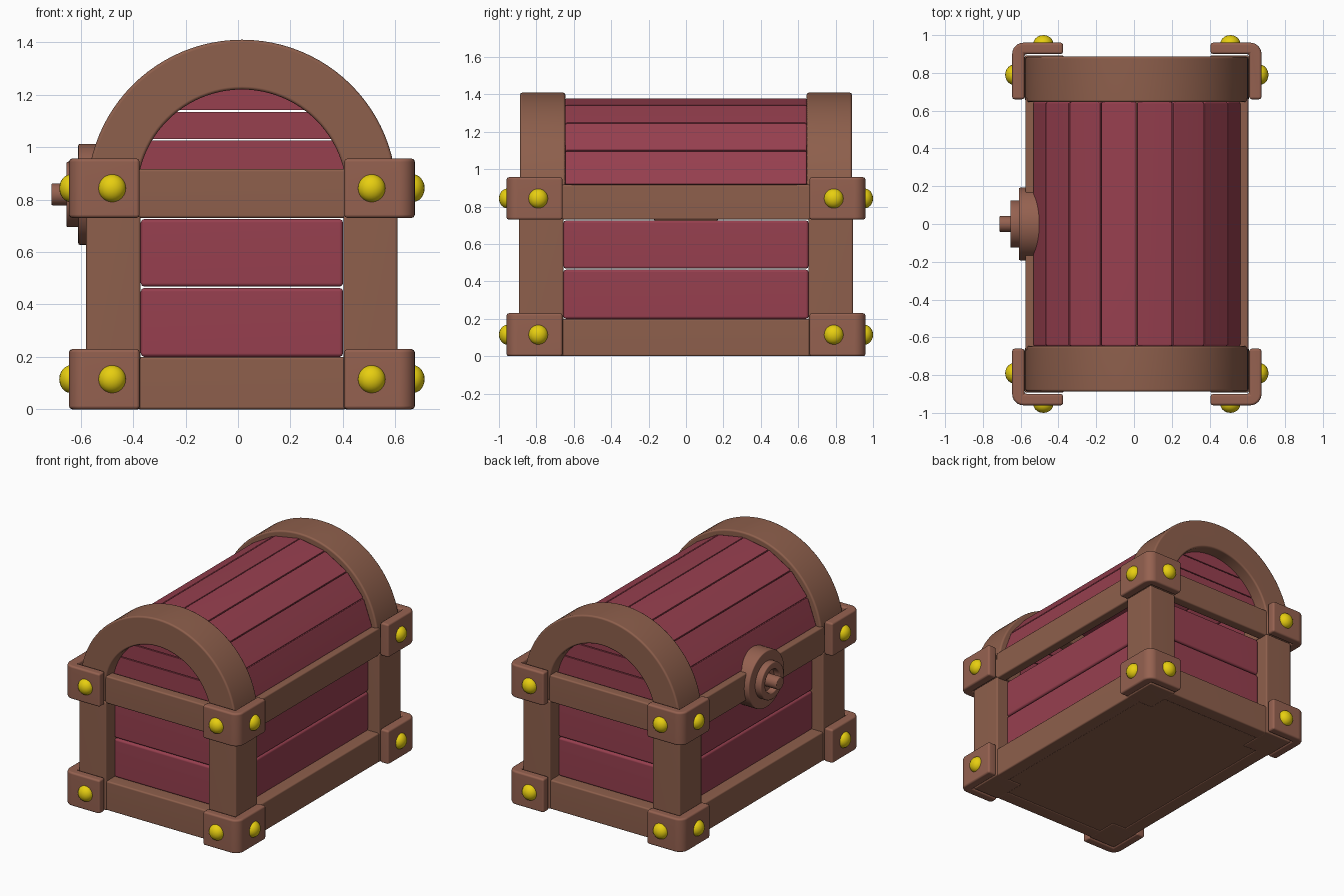
import bpy, bmesh, math
from mathutils import Vector, Matrix

if "Cube" in bpy.data.objects:
    bpy.data.objects.remove(bpy.data.objects["Cube"])

CX = 0.015          # body centre in x (the lock sticks out on -x)
AZ = 0.82           # centre height of the lid arch


def material(name, rgb):
    m = bpy.data.materials.new(name)
    m.diffuse_color = (*rgb, 1)
    m.use_nodes = True
    m.node_tree.nodes["Principled BSDF"].inputs["Base Color"].default_value = m.diffuse_color
    return m


BROWN = material("wood_frame", (0.27, 0.115, 0.072))
TAN = material("bracket_wood", (0.30, 0.12, 0.08))
RED = material("red_planks", (0.31, 0.05, 0.078))
GOLD = material("gold", (0.80, 0.62, 0.005))


def finish(bm, name, mat, bevel=0.0):
    """Bevel the hard edges, shade smooth and link the object."""
    bmesh.ops.recalc_face_normals(bm, faces=bm.faces)
    if bevel:
        hard = [e for e in bm.edges if e.calc_face_angle(0) > math.radians(40)]
        bmesh.ops.bevel(bm, geom=hard, offset=bevel, segments=2, profile=0.5,
                        affect='EDGES', clamp_overlap=True)
    for f in bm.faces:
        f.smooth = True
    me = bpy.data.meshes.new(name)
    bm.to_mesh(me)
    bm.free()
    me.set_sharp_from_angle(angle=math.radians(50))
    me.materials.append(mat)
    ob = bpy.data.objects.new(name, me)
    bpy.context.collection.objects.link(ob)
    if bevel:
        ob.modifiers.new("normals", 'WEIGHTED_NORMAL').keep_sharp = True
    return ob


def box(name, x, y, z, mat, bevel=0.01):
    bm = bmesh.new()
    size = [abs(r[1] - r[0]) for r in (x, y, z)]
    mid = [(r[1] + r[0]) / 2 for r in (x, y, z)]
    bmesh.ops.create_cube(bm, size=1, matrix=Matrix.Translation(mid) @ Matrix.Diagonal((*size, 1)))
    return finish(bm, name, mat, bevel)


def prism(name, pts, axis, a, b, mat, bevel=0.01):
    """Extrude a 2D outline along y (xz outline), z (xy outline) or x (yz outline)."""
    place = {'x': lambda u, v, t: (t, u, v),
             'y': lambda u, v, t: (u, t, v),
             'z': lambda u, v, t: (u, v, t)}[axis]
    bm = bmesh.new()
    face = bm.faces.new([bm.verts.new(place(u, v, a)) for u, v in pts])
    ext = bmesh.ops.extrude_face_region(bm, geom=[face])
    shift = Vector(place(0, 0, b - a))
    bmesh.ops.translate(bm, vec=shift, verts=[g for g in ext['geom'] if isinstance(g, bmesh.types.BMVert)])
    return finish(bm, name, mat, bevel)


def arc(cx, cy, r, a0, a1, n):
    return [(cx + r * math.cos(math.radians(a0 + (a1 - a0) * i / n)),
             cy + r * math.sin(math.radians(a0 + (a1 - a0) * i / n))) for i in range(n + 1)]


def rivet(name, loc, axis):
    s = [0.053] * 3
    s[axis] = 0.045
    bm = bmesh.new()
    bmesh.ops.create_uvsphere(bm, u_segments=20, v_segments=12, radius=1,
                              matrix=Matrix.Translation(loc) @ Matrix.Diagonal((*s, 1)))
    finish(bm, name, GOLD)


# floor
box("floor", (CX - 0.57, CX + 0.57), (-0.87, 0.87), (0.005, 0.05), BROWN, 0)

# corner posts, corner brackets and rivets
for sx in (-1, 1):
    for sy in (-1, 1):
        box("corner_post", (CX + sx * 0.387, CX + sx * 0.594), (sy * 0.655, sy * 0.893), (0, 0.74), BROWN)
        outline = [(0.39, 0.90), (0.39, 0.96), *reversed(arc(0.60, 0.90, 0.06, 0, 90, 6)),
                   (0.66, 0.66), (0.595, 0.66), (0.595, 0.90)]
        for z0, z1 in ((0, 0.23), (0.73, 0.957)):
            prism("corner_bracket", [(CX + sx * u, sy * v) for u, v in outline], 'z', z0, z1, TAN, 0.013)
            zr = (z0 + z1) / 2
            rivet("rivet", (CX + sx * 0.495, sy * 0.955, zr), 1)
            rivet("rivet", (CX + sx * 0.652, sy * 0.79, zr), 0)

# beams and body planks on the front/back
for s in (-1, 1):
    for z0, z1, d in ((0, 0.2, 0.10), (0.73, 0.917, 0.07)):
        box("end_beam", (CX - 0.40, CX + 0.40), (s * 0.886, s * (0.886 - d)), (z0, z1), BROWN)
        box("side_beam", (CX + s * 0.59, CX + s * (0.59 - d)), (-0.67, 0.67), (z0, z1), BROWN)
    for z0, z1 in ((0.2, 0.463), (0.468, 0.726)):
        box("end_plank", (CX - 0.386, CX + 0.386), (s * 0.81, s * 0.76), (z0, z1), RED, 0.014)
        box("side_plank", (CX + s * 0.515, CX + s * 0.465), (-0.655, 0.655), (z0, z1), RED, 0.014)

# lid arches with short straight legs, and planks filling them
for s in (-1, 1):
    ring = [(CX + 0.59, 0.74), *arc(CX, AZ, 0.59, 0, 180, 48), (CX - 0.59, 0.74),
            (CX - 0.397, 0.74), *arc(CX, AZ, 0.40, 180, 0, 48), (CX + 0.397, 0.74)]
    prism("lid_arch", ring, 'y', s * 0.645, s * 0.887, BROWN, 0.012)
    for z0, z1 in ((0.83, 1.026), (1.032, 1.135), (1.141, 1.238)):
        a0, a1 = (math.degrees(math.asin((z - AZ) / 0.42)) for z in (z0, z1))
        half = arc(CX, AZ, 0.42, a0, a1, 8)
        prism("lid_end_plank", half + [(2 * CX - u, v) for u, v in reversed(half)],
              'y', s * 0.80, s * 0.75, RED, 0)

# lid planks, eight flat staves around the arch
for i in range(8):
    a0 = 10 + 20 * i
    stave = arc(CX, AZ, 0.56, a0 + 0.1, a0 + 19.9, 1) + arc(CX, AZ, 0.505, a0 + 19.9, a0 + 0.1, 1)
    prism("lid_plank", stave, 'y', -0.647, 0.647, RED, 0.01)

# lock: round plate, raised ring and pin
prism("lock_plate", arc(0, AZ, 0.193, 0, 352.5, 47), 'x', -0.49, -0.61, TAN, 0.008)
bm = bmesh.new()
corners = [(-0.60, 0.125), (-0.655, 0.125), (-0.655, 0.078), (-0.60, 0.078)]
verts = [bm.verts.new((x, r, 0)) for x, r in corners]
edges = [bm.edges.new((verts[i], verts[(i + 1) % 4])) for i in range(4)]
bmesh.ops.spin(bm, geom=verts + edges, cent=(0, 0, 0), axis=(1, 0, 0), angle=2 * math.pi, steps=40)
bmesh.ops.remove_doubles(bm, verts=bm.verts, dist=1e-4)
bmesh.ops.translate(bm, vec=(0, 0, AZ), verts=bm.verts)
finish(bm, "lock_ring", TAN, 0.007)
prism("lock_pin", arc(0, AZ, 0.042, 0, 345, 23), 'x', -0.60, -0.712, TAN, 0.006)
